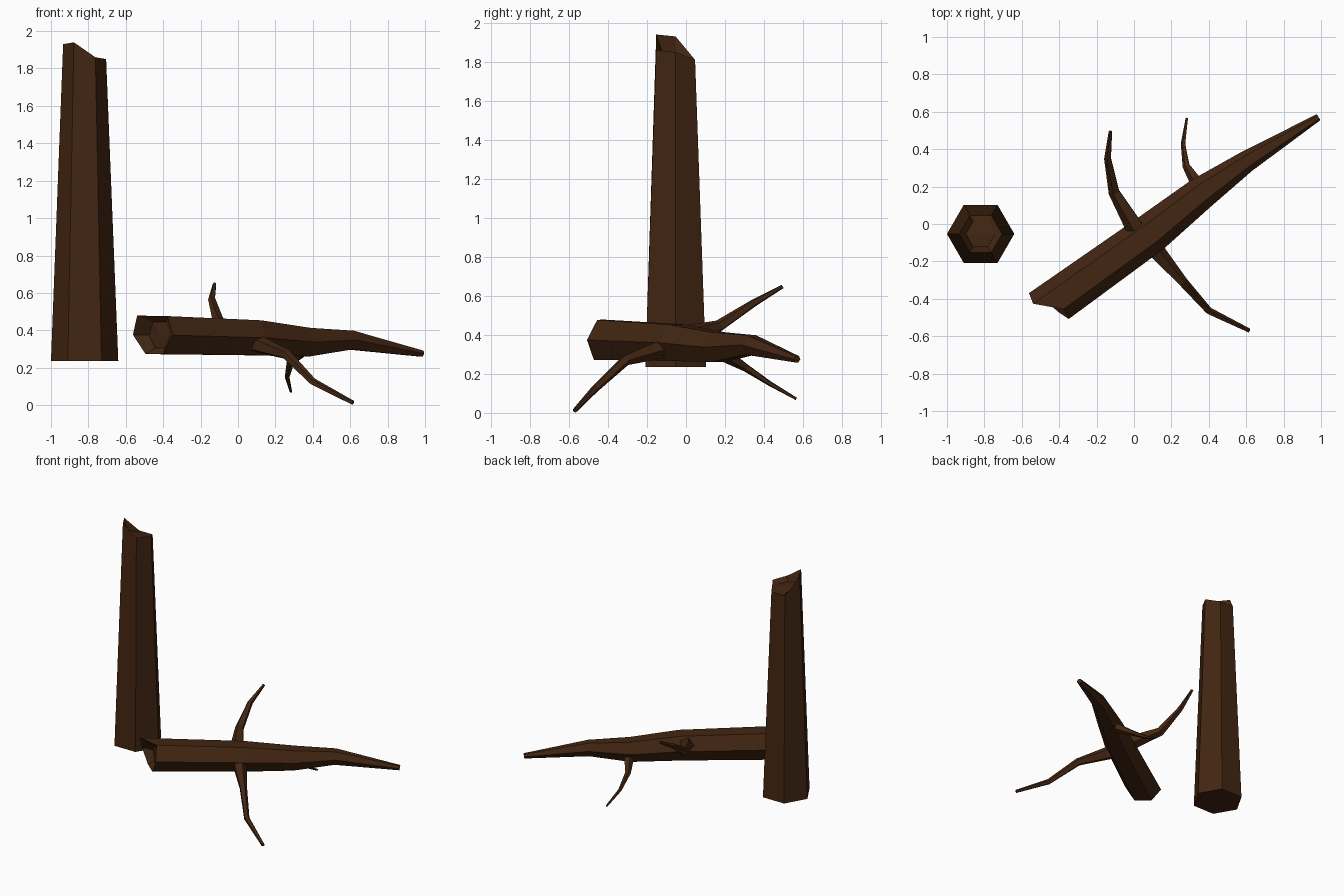
import bpy, bmesh, math
from mathutils import Vector

if "Cube" in bpy.data.objects:
    bpy.data.objects.remove(bpy.data.objects["Cube"])

bark = bpy.data.materials.new("dark_brown_bark")
bark.diffuse_color = (0.055, 0.019, 0.006, 1)
bark.use_nodes = True
bark.node_tree.nodes["Principled BSDF"].inputs["Base Color"].default_value = bark.diffuse_color
UP = Vector((0, 0, 1))


def tube(name, path, radii, sides, start_jag=None, end_jag=None):
    """Low-poly tapered tube; a jagged end is slid along the axis and hollowed."""
    pts = [Vector(p) for p in path]
    bm = bmesh.new()
    rings = []
    n = len(pts)
    for i, (p, r) in enumerate(zip(pts, radii)):
        d = (pts[min(i + 1, n - 1)] - pts[max(i - 1, 0)]).normalized()
        side = Vector((1, 0, 0)) if abs(d.z) > 0.95 else UP.cross(d).normalized()
        other = d.cross(side)
        jag = start_jag if i == 0 else end_jag if i == n - 1 else None
        ring = []
        for k in range(sides):
            a = math.tau * k / sides
            co = p + (side * math.cos(a) + other * math.sin(a)) * r
            if jag:
                co += d * jag[k]
            ring.append(bm.verts.new(co))
        rings.append(ring)
    for a, b in zip(rings, rings[1:]):
        for k in range(sides):
            m = (k + 1) % sides
            bm.faces.new((a[k], a[m], b[m], b[k]))
    # end caps, broken ones get a sunken core
    for ring, jag, a, b in ((rings[0], start_jag, 0, 1), (rings[-1], end_jag, -1, -2)):
        if not jag:
            bm.faces.new(ring)
            continue
        inward = (pts[b] - pts[a]).normalized()
        c = pts[a] + inward * 0.04
        core = []
        for v in ring:
            off = v.co - pts[a]
            off -= inward * off.dot(inward) * 0.6
            core.append(bm.verts.new(c + off * 0.68))
        for k in range(sides):
            m = (k + 1) % sides
            bm.faces.new((ring[k], ring[m], core[m], core[k]))
        hub = bm.verts.new(sum((v.co for v in core), Vector()) / sides)
        for k in range(sides):
            bm.faces.new((core[k], core[(k + 1) % sides], hub))
    bmesh.ops.recalc_face_normals(bm, faces=bm.faces)
    me = bpy.data.meshes.new(name)
    bm.to_mesh(me)
    bm.free()
    me.materials.append(bark)
    ob = bpy.data.objects.new(name, me)
    bpy.context.collection.objects.link(ob)
    return ob


# standing broken trunk
tube("standing_trunk", [(-0.82, -0.053, 0.235), (-0.82, -0.053, 1.87)], [0.18, 0.115], 6,
     end_jag=[-0.02, -0.06, -0.06, 0.06, 0.07, -0.01])

# fallen trunk, broken at the thick end
tube("fallen_trunk",
     [(-0.45, -0.435, 0.375), (0.09, -0.05, 0.36), (0.36, 0.165, 0.337),
      (0.60, 0.333, 0.348), (0.985, 0.57, 0.275)],
     [0.118, 0.108, 0.088, 0.058, 0.019], 6,
     start_jag=[-0.053, -0.07, 0.045, 0.04, 0.02, -0.01])

# side branches
branches = {
    "upper_branch": ([(0.02, -0.04, 0.39), (-0.105, 0.17, 0.445), (-0.14, 0.35, 0.565),
                      (-0.125, 0.495, 0.648)], [0.055, 0.032, 0.02, 0.01]),
    "front_branch": ([(0.07, -0.09, 0.34), (0.26, -0.31, 0.27), (0.40, -0.465, 0.125),
                      (0.615, -0.57, 0.012)], [0.055, 0.028, 0.02, 0.012]),
    "lower_branch": ([(0.35, 0.20, 0.30), (0.28, 0.31, 0.23), (0.263, 0.43, 0.15),
                      (0.283, 0.565, 0.072)], [0.04, 0.021, 0.013, 0.007]),
}
for name, (path, radii) in branches.items():
    tube(name, path, radii, 5)
